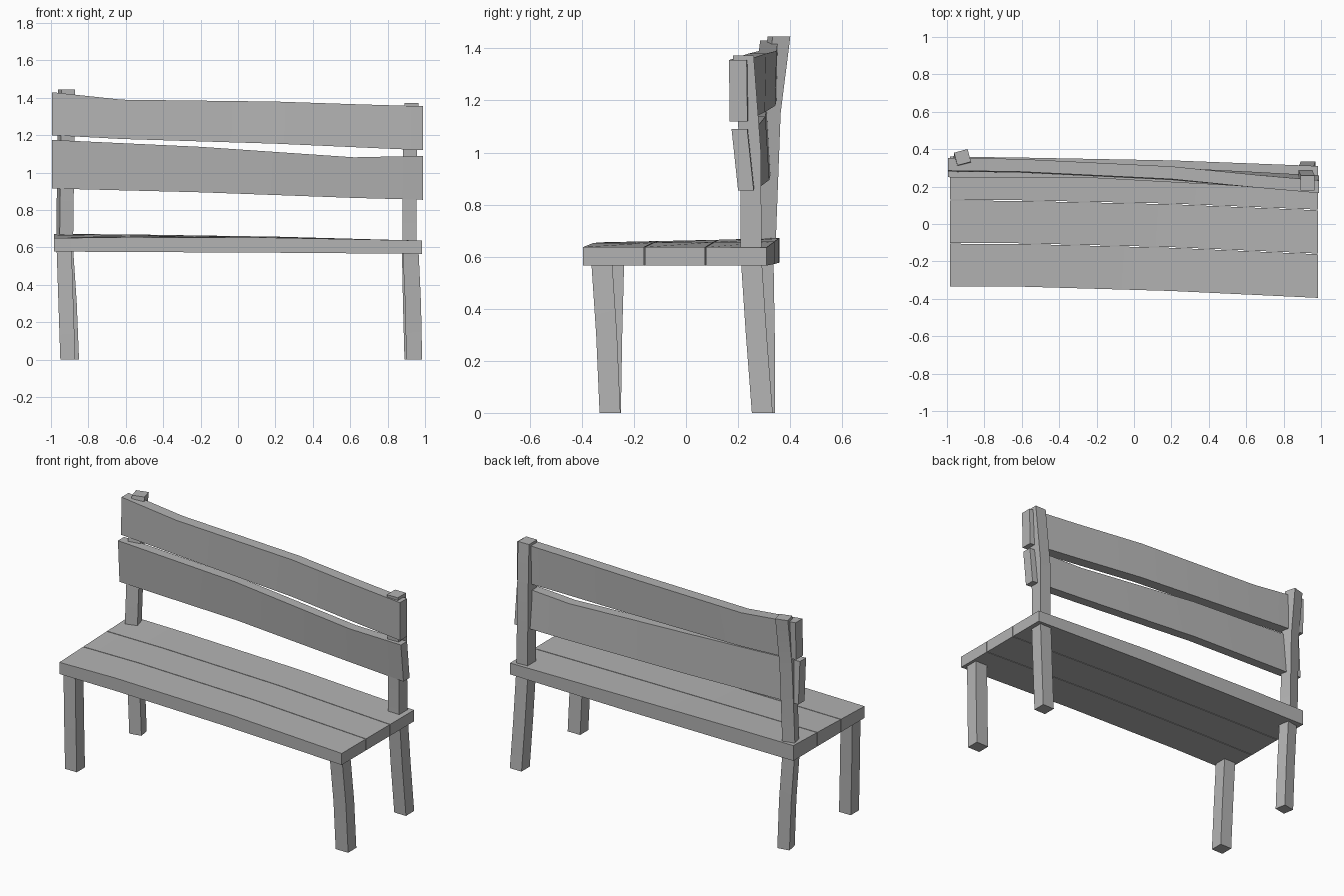
import bpy
import bmesh
from math import cos, sin, radians

old = bpy.data.objects.get("Cube")
if old:
    bpy.data.objects.remove(old, do_unlink=True)

# One plain grey for the whole bench
grey = bpy.data.materials.new("plain grey")
grey.use_nodes = True
colour = (0.45, 0.45, 0.45, 1)
grey.diffuse_color = colour
grey.node_tree.nodes["Principled BSDF"].inputs["Base Color"].default_value = colour


def loft(name, rings):
    """Join four-cornered rings into a closed, sharp-edged beam."""
    bm = bmesh.new()
    loops = [[bm.verts.new(p) for p in ring] for ring in rings]
    for a, b in zip(loops, loops[1:]):
        for i in range(4):
            j = (i + 1) % 4
            bm.faces.new((a[i], a[j], b[j], b[i]))
    bm.faces.new(loops[0])
    bm.faces.new(loops[-1])
    bmesh.ops.recalc_face_normals(bm, faces=bm.faces)
    mesh = bpy.data.meshes.new(name)
    bm.to_mesh(mesh)
    bm.free()
    mesh.materials.append(grey)
    obj = bpy.data.objects.new(name, mesh)
    bpy.context.collection.objects.link(obj)
    bpy.ops.object.select_all(action='DESELECT')
    obj.select_set(True)
    bpy.context.view_layer.objects.active = obj
    bpy.ops.object.shade_smooth_by_angle(angle=radians(25))
    return obj


def slat(name, stations, thick=0.068):
    """Backrest board; station = x, front y at top, front y at bottom, z bottom, z top."""
    loft(name, [[(x, low, bottom), (x, low + thick, bottom),
                 (x, high + thick, top), (x, high, top)]
                for x, high, low, bottom, top in stations])


def post(name, stations, yaw=0, width=0.08, depth=0.08):
    """Upright beam; station = z, centre x, centre y."""
    c, s = cos(radians(yaw)), sin(radians(yaw))
    rings = []
    for z, cx, cy in stations:
        ring = []
        for sx, sy in ((-1, -1), (1, -1), (1, 1), (-1, 1)):
            u, v = sx * width / 2, sy * depth / 2
            ring.append((cx + u * c - v * s, cy + u * s + v * c, z))
        rings.append(ring)
    loft(name, rings)


# Seat: three warped planks side by side
# Each station: x, seat front y, seat back y, bottom z, front top z, back top z
seat_stations = [
    (-0.985, -0.335, 0.36, 0.578, 0.65, 0.672),
    (-0.6, -0.335, 0.355, 0.576, 0.655, 0.67),
    (0.2, -0.358, 0.34, 0.572, 0.652, 0.658),
    (0.985, -0.395, 0.31, 0.566, 0.637, 0.636),
]
seam = 0.002
for index, name in enumerate(("seat_front_plank", "seat_middle_plank", "seat_back_plank")):
    rings = []
    for x, front, back, bottom, top_front, top_back in seat_stations:
        def across(t):
            return front + (back - front) * t, top_front + (top_back - top_front) * t
        y0, z0 = across(index / 3)
        y1, z1 = across((index + 1) / 3)
        y0 += seam if index else 0
        y1 -= seam if index < 2 else 0
        rings.append([(x, y0, bottom), (x, y1, bottom), (x, y1, z1), (x, y0, z0)])
    loft(name, rings)

# Backrest boards, bowed along their length
slat("upper_back_slat", [
    (-0.995, 0.285, 0.28, 1.2, 1.43),
    (-0.62, 0.28, 0.275, 1.18, 1.39),
    (0.2, 0.24, 0.235, 1.155, 1.38),
    (0.65, 0.195, 0.195, 1.135, 1.365),
    (0.99, 0.165, 0.168, 1.12, 1.355),
])
slat("lower_back_slat", [
    (-0.995, 0.25, 0.265, 0.915, 1.175),
    (-0.2, 0.245, 0.26, 0.895, 1.138),
    (0.62, 0.2, 0.22, 0.865, 1.082),
    (0.99, 0.175, 0.2, 0.855, 1.09),
], thick=0.06)

# Backrest uprights
post("right_back_post", [(0.62, -0.927, 0.3), (1.15, -0.92, 0.32), (1.445, -0.917, 0.357)],
     yaw=15, width=0.075, depth=0.07)
post("left_back_post", [(0.61, 0.916, 0.25), (1, 0.916, 0.248), (1.373, 0.928, 0.22)],
     width=0.075)

# Legs
post("right_front_leg", [(0, -0.91, -0.29), (0.3, -0.92, -0.285), (0.6, -0.93, -0.277)])
post("left_front_leg", [(0, 0.942, -0.292), (0.3, 0.936, -0.305), (0.6, 0.922, -0.325)], width=0.085)
post("right_back_leg", [(0, -0.893, 0.3), (0.3, -0.905, 0.3), (0.6, -0.925, 0.295)],
     yaw=10, width=0.075, depth=0.07)
post("left_back_leg", [(0, 0.93, 0.293), (0.3, 0.922, 0.27), (0.6, 0.916, 0.25)])
